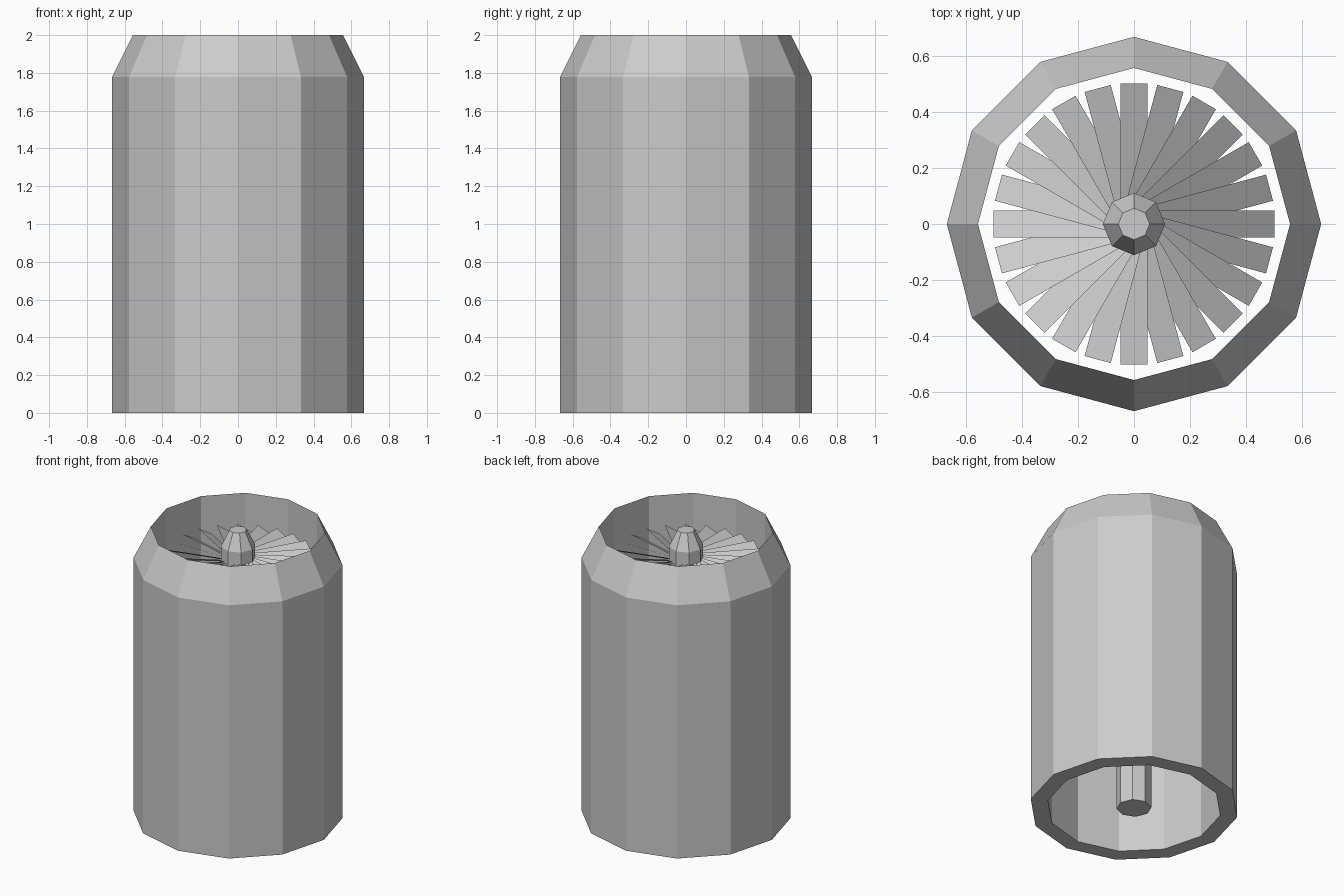
import bpy, bmesh
from math import cos, sin, pi, radians

if "Cube" in bpy.data.objects:
    bpy.data.objects.remove(bpy.data.objects["Cube"])


def make_object(name, bm):
    mesh = bpy.data.meshes.new(name)
    bm.to_mesh(mesh)
    bm.free()
    obj = bpy.data.objects.new(name, mesh)
    bpy.context.collection.objects.link(obj)
    return obj


def lathe(name, profile, sides, closed=False):
    """Revolve (radius, z) points; open profiles get flat end caps."""
    bm = bmesh.new()
    rings = [[bm.verts.new((r * cos(2 * pi * i / sides), r * sin(2 * pi * i / sides), z))
              for i in range(sides)] for r, z in profile]
    pairs = list(zip(rings, rings[1:]))
    if closed:
        pairs.append((rings[-1], rings[0]))
    else:
        bm.faces.new(rings[0])
        bm.faces.new(rings[-1])
    for a, b in pairs:
        for i in range(sides):
            j = (i + 1) % sides
            bm.faces.new((a[i], a[j], b[j], b[i]))
    bmesh.ops.recalc_face_normals(bm, faces=bm.faces)
    return make_object(name, bm)


# Twelve-sided hollow casing with a chamfered intake lip
lathe("engine_casing", [(0.667, 0), (0.667, 1.778), (0.556, 2), (0.556, 0)], 12, closed=True)

# Eight-sided shaft running the full height, with a tapered nose
lathe("shaft", [(0.111, 0), (0.111, 1.889), (0.056, 2)], 8)

# Fan of 24 thin flat blades, each pitched 30 degrees about its own length
bm = bmesh.new()
half_w = 0.0556 * cos(radians(30))
half_h = 0.0556 * sin(radians(30))
for n in range(24):
    a = 2 * pi * n / 24
    corners = []
    for r, s in ((0.0, -1), (0.5, -1), (0.5, 1), (0.0, 1)):
        t = s * half_w
        corners.append(bm.verts.new((r * cos(a) - t * sin(a),
                                     r * sin(a) + t * cos(a),
                                     1.778 + s * half_h)))
    bm.faces.new(corners)
make_object("fan_blades", bm)
